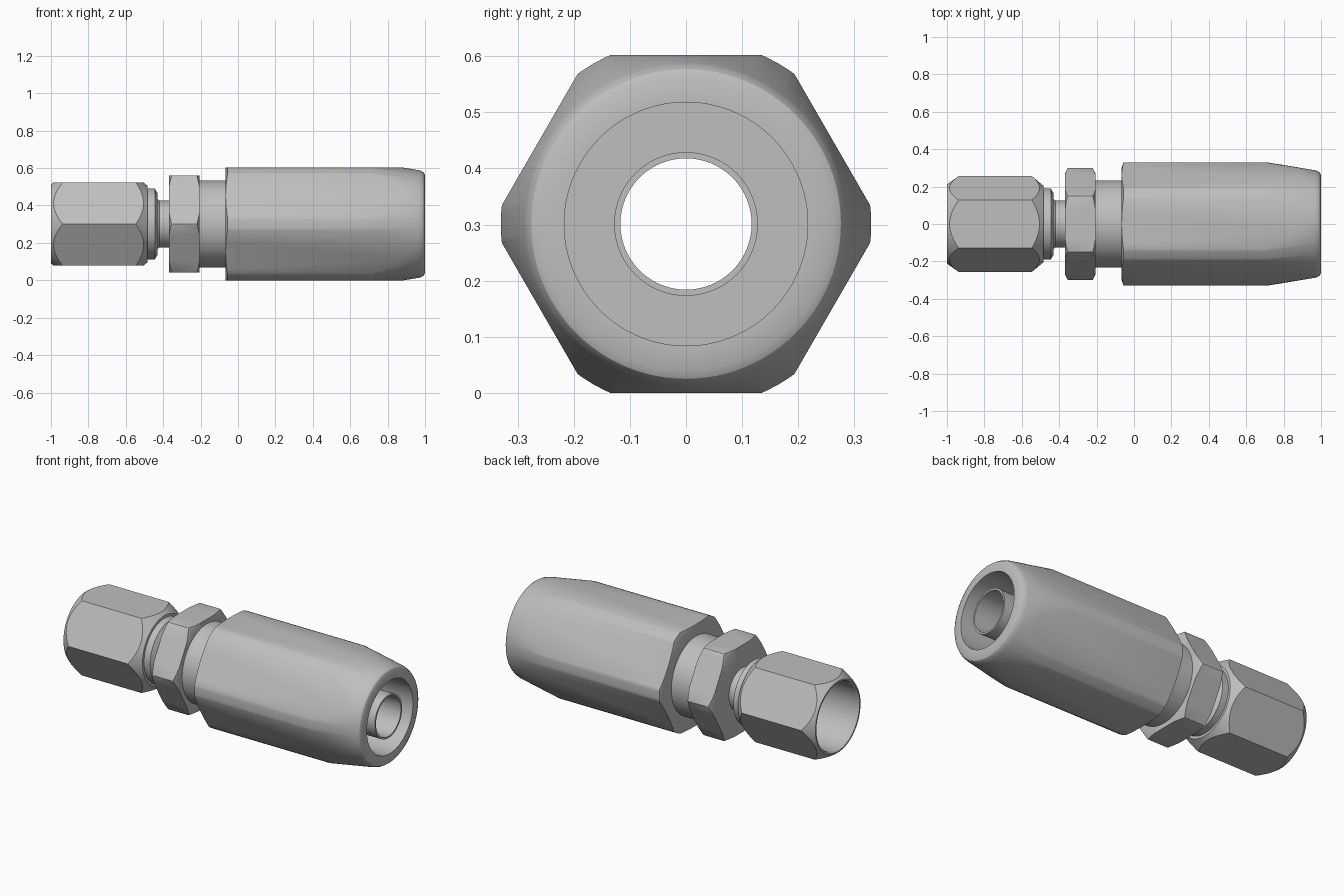
import bpy, bmesh, math

cube = bpy.data.objects.get("Cube")
if cube:
    bpy.data.objects.remove(cube, do_unlink=True)

AXIS_Z = 0.301      # height of the fitting's centre line
BORE = 0.117        # through-hole radius
SEGS = 96

steel = bpy.data.materials.new("satin grey steel")
grey = (0.52, 0.52, 0.52, 1.0)
steel.diffuse_color = grey
steel.use_nodes = True
steel.node_tree.nodes["Principled BSDF"].inputs["Base Color"].default_value = grey


def lathe(name, section, segs=SEGS, hollow=True):
    """Spin (x, radius) points about the centre line; hollow closes the section into a ring."""
    bm = bmesh.new()
    rings = []
    for x, r in section:
        rings.append([bm.verts.new((x, r * math.cos(2 * math.pi * i / segs),
                                    AXIS_Z + r * math.sin(2 * math.pi * i / segs)))
                      for i in range(segs)])
    pairs = list(zip(rings, rings[1:]))
    if hollow:
        pairs.append((rings[-1], rings[0]))
    else:
        bm.faces.new(rings[0])
        bm.faces.new(rings[-1])
    for a, b in pairs:
        for i in range(segs):
            j = (i + 1) % segs
            bm.faces.new((a[i], a[j], b[j], b[i]))
    bmesh.ops.recalc_face_normals(bm, faces=bm.faces)
    mesh = bpy.data.meshes.new(name)
    bm.to_mesh(mesh)
    bm.free()
    mesh.materials.append(steel)
    obj = bpy.data.objects.new(name, mesh)
    bpy.context.collection.objects.link(obj)
    return obj


def select_only(obj):
    bpy.ops.object.select_all(action='DESELECT')
    obj.select_set(True)
    bpy.context.view_layer.objects.active = obj


def finish(obj):
    select_only(obj)
    bpy.ops.object.shade_smooth_by_angle(angle=math.radians(30))


def hex_part(name, section, apothem):
    """Turned ring cut to six flats, which leaves curved chamfers on the corners."""
    obj = lathe(name, section)
    corner = apothem / math.cos(math.pi / 6)
    prism = lathe("hex_cutter", [(-1.2, corner), (1.2, corner)], 6, hollow=False)
    mod = obj.modifiers.new("hex flats", 'BOOLEAN')
    mod.operation = 'INTERSECT'
    mod.solver = 'EXACT'
    mod.object = prism
    select_only(obj)
    bpy.ops.object.modifier_apply(modifier=mod.name)
    bpy.data.objects.remove(prism, do_unlink=True)
    finish(obj)


# Swivel nut with open mouth and conical seat inside
hex_part("swivel_nut", [
    (-1.0, 0.212), (-0.935, 0.258), (-0.548, 0.258), (-0.485, 0.205),
    (-0.485, BORE), (-0.52, BORE), (-0.60, 0.197), (-0.99, 0.197), (-1.0, 0.203)], 0.222)

# Collar and narrow neck behind the nut
finish(lathe("neck_collar", [
    (-0.49, 0.19), (-0.445, 0.19), (-0.43, 0.165), (-0.43, 0.133), (-0.42, 0.125),
    (-0.365, 0.125), (-0.365, BORE), (-0.49, BORE)]))

# Thin wrench hex
hex_part("wrench_hex", [
    (-0.37, 0.268), (-0.355, 0.299), (-0.22, 0.299), (-0.205, 0.268),
    (-0.205, BORE), (-0.37, BORE)], 0.259)

# Round shoulder between wrench hex and socket
finish(lathe("shoulder", [
    (-0.21, 0.232), (-0.05, 0.232), (-0.05, BORE), (-0.21, BORE)]))

# Long hose socket: rounded hex, tapered nose and deep annular bore
hex_part("hose_socket", [
    (-0.066, 0.300), (-0.056, 0.330), (0.71, 0.330), (0.965, 0.288), (0.982, 0.283),
    (0.993, 0.276), (1.0, 0.262), (1.0, 0.217), (0.0, 0.217), (0.0, 0.122),
    (-0.066, 0.122)], 0.301)

# Inner hose nipple
finish(lathe("inner_nipple", [
    (-0.06, 0.128), (0.99, 0.128), (0.99, BORE), (-0.06, BORE)]))
